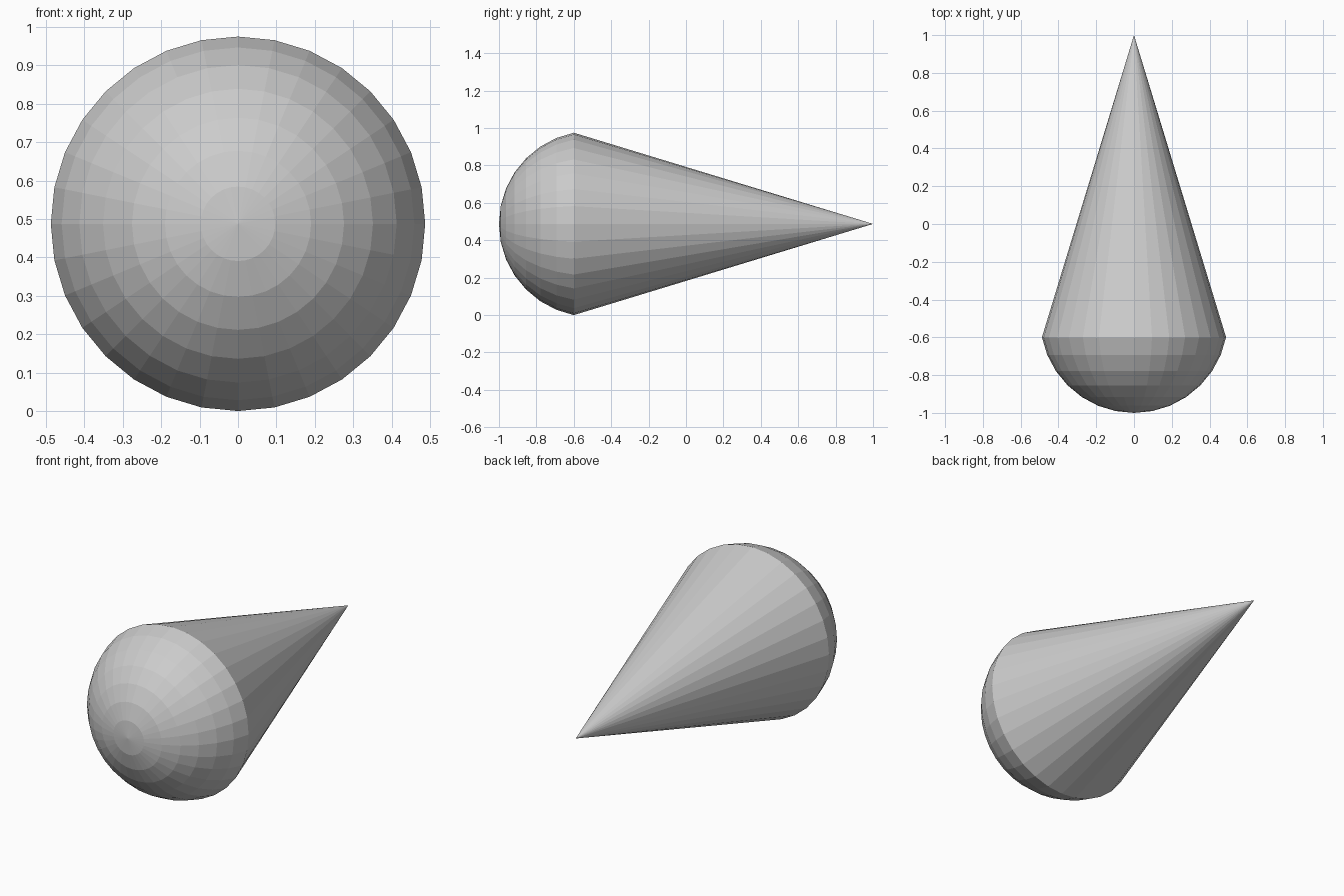
import bpy, bmesh
from math import radians, cos, sin
from mathutils import Matrix

if "Cube" in bpy.data.objects:
    bpy.data.objects.remove(bpy.data.objects["Cube"])

SIDES = 32
STEP = radians(360 / SIDES)
RIM = 0.4875                  # radius where dome meets cone
SPHERE = RIM / cos(STEP)      # sphere the dome is cut from
CENTRE = -1 + SPHERE          # sphere centre along the long axis

bm = bmesh.new()

# Rounded nose: lower part of a sphere, cut one ring below its equator
bmesh.ops.create_uvsphere(bm, u_segments=SIDES, v_segments=SIDES // 2, radius=SPHERE)
cut = -SPHERE * sin(STEP) + 0.001
bmesh.ops.delete(bm, geom=[v for v in bm.verts if v.co.z > cut], context='VERTS')
bmesh.ops.translate(bm, verts=bm.verts, vec=(0, 0, CENTRE))

# Tapered tail: open rim fanned to a single point
rim = [e for e in bm.edges if e.is_boundary]
tip = bm.verts.new((0, 0, 1))
for e in rim:
    bm.faces.new((e.verts[0], e.verts[1], tip))
bmesh.ops.recalc_face_normals(bm, faces=bm.faces)

# Lay it down along y, resting on the ground
bm.transform(Matrix.Translation((0, 0, RIM)) @ Matrix.Rotation(radians(-90), 4, 'X'))

mesh = bpy.data.meshes.new("teardrop_body")
bm.to_mesh(mesh)
bm.free()
bpy.context.collection.objects.link(bpy.data.objects.new("teardrop_body", mesh))
